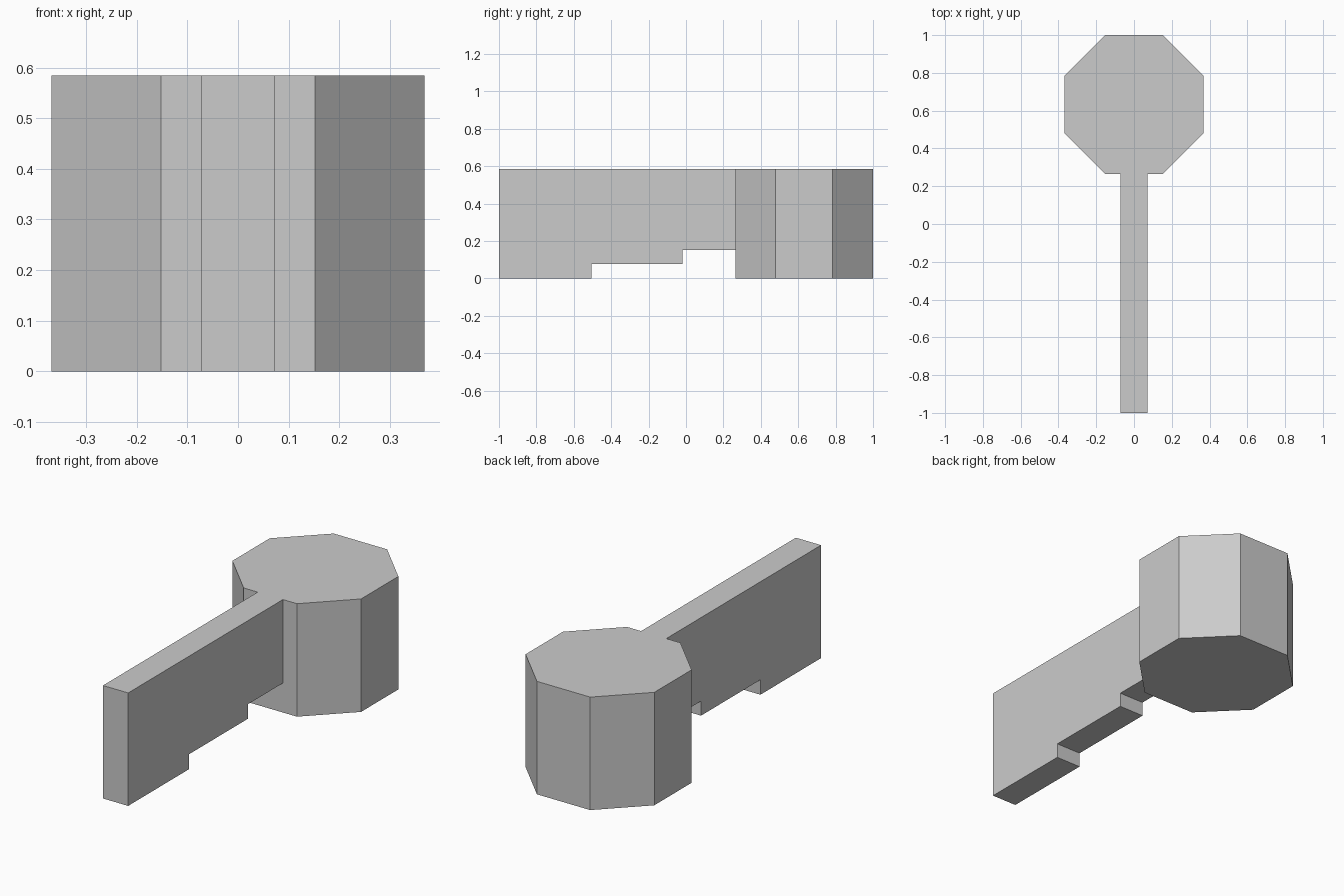
import bpy, bmesh
from math import tan, pi
from mathutils import Vector

if "Cube" in bpy.data.objects:
    bpy.data.objects.remove(bpy.data.objects["Cube"])

HEIGHT = 0.584


def extruded(name, profile, direction):
    """Extrude a closed flat profile into a solid object."""
    bm = bmesh.new()
    face = bm.faces.new([bm.verts.new(p) for p in profile])
    ext = bmesh.ops.extrude_face_region(bm, geom=[face], use_keep_orig=True)
    moved = [g for g in ext["geom"] if isinstance(g, bmesh.types.BMVert)]
    bmesh.ops.translate(bm, verts=moved, vec=Vector(direction))
    bmesh.ops.recalc_face_normals(bm, faces=bm.faces)
    mesh = bpy.data.meshes.new(name)
    bm.to_mesh(mesh)
    bm.free()
    obj = bpy.data.objects.new(name, mesh)
    bpy.context.collection.objects.link(obj)
    return obj


# Octagonal bow (grip), flats facing the axes
r = 0.368
c = r * tan(pi / 8)
cy = 1.0 - r
octagon = [(r, c), (c, r), (-c, r), (-r, c), (-r, -c), (-c, -r), (c, -r), (r, -c)]
key = extruded("key_body", [(x, cy + y, 0) for x, y in octagon], (0, 0, HEIGHT))

# Blade with stepped underside, running slightly into the bow
half = 0.072
side = [(-1, 0), (-0.505, 0), (-0.505, 0.077), (-0.02, 0.077),
        (-0.02, 0.152), (0.4, 0.152), (0.4, HEIGHT), (-1, HEIGHT)]
blade = extruded("blade", [(-half, y, z) for y, z in side], (2 * half, 0, 0))

# Fuse blade and bow into one clean solid
union = key.modifiers.new("fuse_blade", "BOOLEAN")
union.operation = "UNION"
union.solver = "EXACT"
union.object = blade
bpy.context.view_layer.objects.active = key
bpy.ops.object.modifier_apply(modifier=union.name)
bpy.data.objects.remove(blade)
